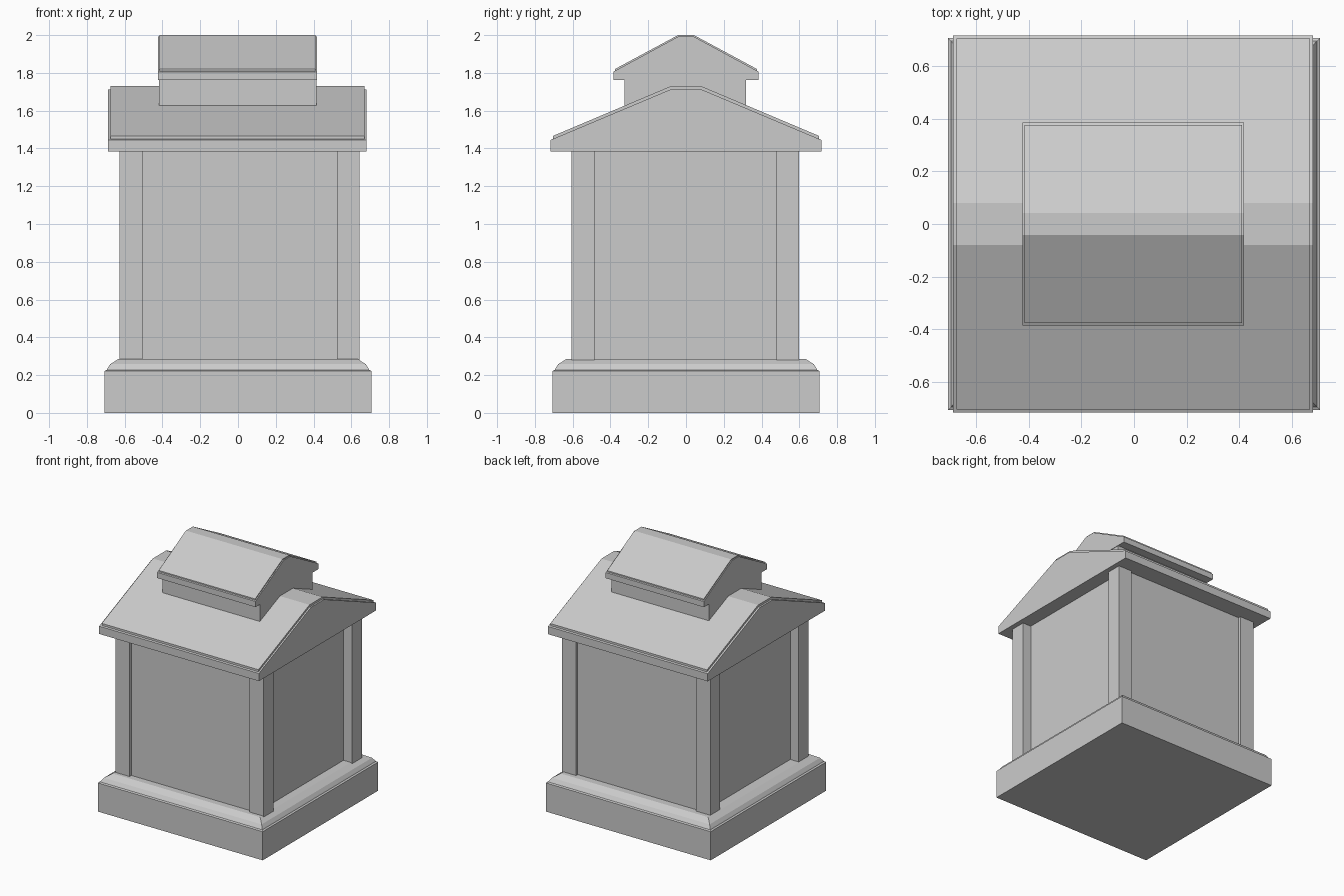
import bpy
import bmesh

if "Cube" in bpy.data.objects:
    bpy.data.objects.remove(bpy.data.objects["Cube"])


def make(name, verts, faces):
    mesh = bpy.data.meshes.new(name)
    mesh.from_pydata(verts, [], faces)
    bm = bmesh.new()
    bm.from_mesh(mesh)
    bmesh.ops.recalc_face_normals(bm, faces=bm.faces)
    bm.to_mesh(mesh)
    bm.free()
    ob = bpy.data.objects.new(name, mesh)
    bpy.context.collection.objects.link(ob)
    return ob


def stack(name, rings):
    """Closed solid lofted through rectangles (x0, x1, y0, y1, z)."""
    verts, faces = [], [(3, 2, 1, 0)]
    for x0, x1, y0, y1, z in rings:
        verts += [(x0, y0, z), (x1, y0, z), (x1, y1, z), (x0, y1, z)]
    for r in range(len(rings) - 1):
        a = r * 4
        for i in range(4):
            j = (i + 1) % 4
            faces.append((a + i, a + j, a + 4 + j, a + 4 + i))
    n = len(verts)
    faces.append((n - 4, n - 3, n - 2, n - 1))
    return make(name, verts, faces)


def box(name, x0, x1, y0, y1, z0, z1):
    return stack(name, [(x0, x1, y0, y1, z0), (x0, x1, y0, y1, z1)])


def gable(name, half, x0, x1):
    """Extrude a mirrored (y, z) half profile along x."""
    prof = half + [(-y, z) for y, z in reversed(half)]
    n = len(prof)
    verts = [(x, y, z) for x in (x0, x1) for y, z in prof]
    faces = [tuple(reversed(range(n))), tuple(range(n, 2 * n))]
    for i in range(n):
        j = (i + 1) % n
        faces.append((i, j, n + j, n + i))
    return make(name, verts, faces)


# Plinth with stepped moulding
stack("plinth", [(-h, h, -h, h, z) for h, z in
                 [(0.707, 0), (0.707, 0.222), (0.695, 0.228), (0.692, 0.234),
                  (0.676, 0.258), (0.632, 0.286)]])

# Walls, set back further from the posts on the left and right sides
box("walls", -0.555, 0.57, -0.583, 0.578, 0.27, 1.40)

# Corner posts
for sx, (x0, x1) in (("left", (-0.627, -0.505)), ("right", (0.524, 0.643))):
    for sy, (y0, y1) in (("front", (-0.605, -0.484)), ("back", (0.478, 0.598))):
        box(f"{sy}_{sx}_post", x0, x1, y0, y1, 0.278, 1.40)

# Main roof: gable body with a thin covering on top
gable("main_gable", [(0.717, 1.385), (0.717, 1.445), (0.08, 1.713)], -0.688, 0.681)
gable("main_roof_cover", [(0.705, 1.44), (0.705, 1.466), (0.08, 1.73)], -0.674, 0.669)

# Raised roof box with its own small gable and covering
box("raised_box", -0.418, 0.415, -0.325, 0.317, 1.55, 1.78)
gable("upper_gable", [(0.385, 1.762), (0.385, 1.806), (0.042, 1.992)], -0.423, 0.419)
gable("upper_roof_cover", [(0.377, 1.80), (0.377, 1.82), (0.042, 2.0)], -0.416, 0.411)
